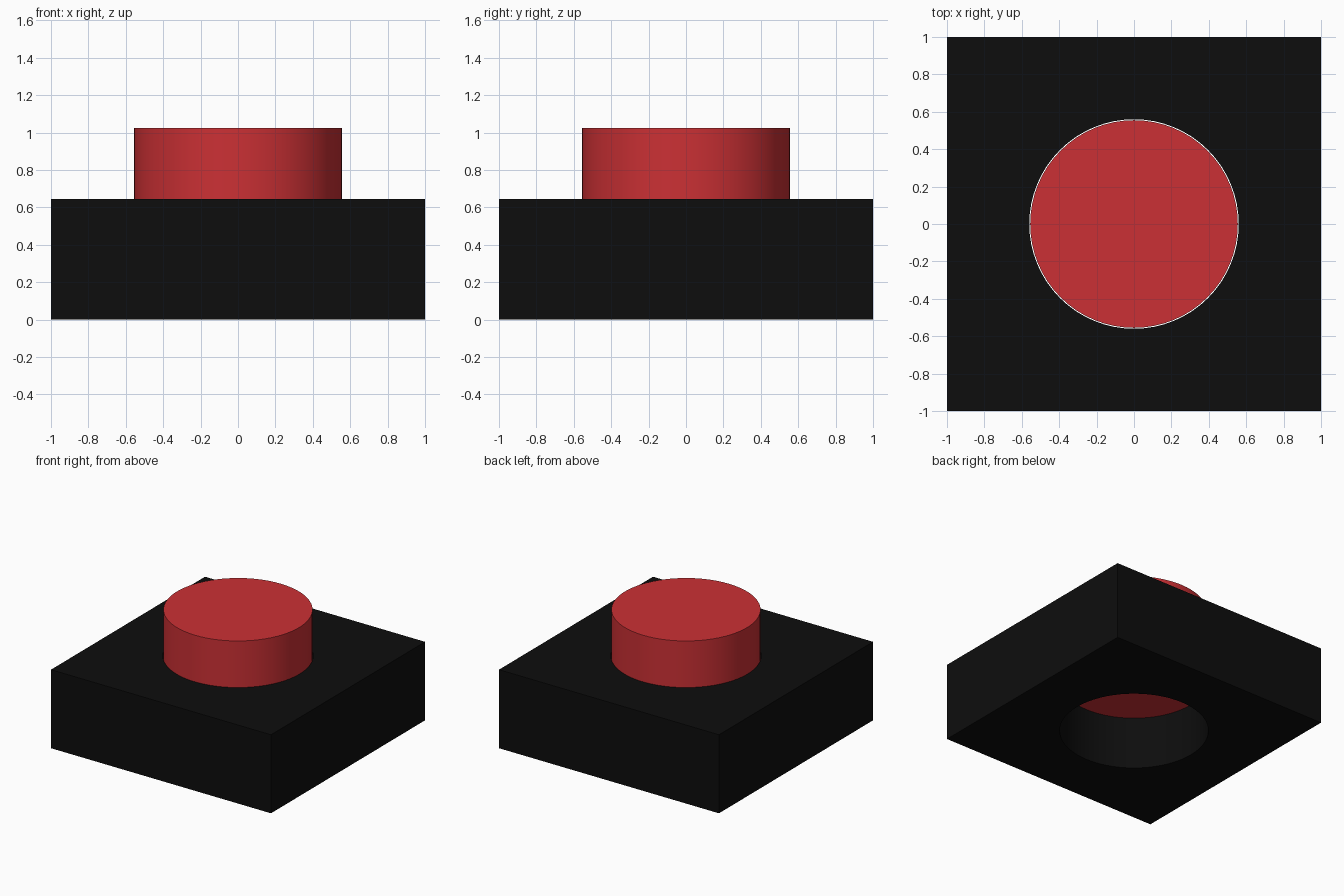
import bpy
import math

if "Cube" in bpy.data.objects:
    bpy.data.objects.remove(bpy.data.objects["Cube"])


def paint(obj, name, color):
    mat = bpy.data.materials.new(name)
    mat.diffuse_color = color
    mat.use_nodes = True
    mat.node_tree.nodes["Principled BSDF"].inputs["Base Color"].default_value = mat.diffuse_color
    obj.data.materials.append(mat)


def cylinder(name, radius, z0, z1):
    bpy.ops.mesh.primitive_cylinder_add(vertices=64, radius=radius, depth=z1 - z0,
                                        location=(0, 0, (z0 + z1) / 2))
    obj = bpy.context.object
    obj.name = name
    return obj


def smooth(obj):
    bpy.ops.object.select_all(action='DESELECT')
    obj.select_set(True)
    bpy.context.view_layer.objects.active = obj
    bpy.ops.object.shade_smooth_by_angle(angle=math.radians(30))


HEIGHT = 0.645

# Square housing
bpy.ops.mesh.primitive_cube_add(size=1, location=(0, 0, HEIGHT / 2))
housing = bpy.context.object
housing.name = "housing"
housing.scale = (2, 2, HEIGHT)
bpy.ops.object.transform_apply(location=False, rotation=False, scale=True)
paint(housing, "black_plastic", (0.004, 0.004, 0.004, 1))

# Round hole right through the housing
cutter = cylinder("hole_cutter", 0.56, -0.2, HEIGHT + 0.2)
paint(cutter, "black_hole", (0.004, 0.004, 0.004, 1))
hole = housing.modifiers.new("hole", 'BOOLEAN')
hole.operation = 'DIFFERENCE'
hole.solver = 'EXACT'
hole.object = cutter
bpy.context.view_layer.objects.active = housing
bpy.ops.object.modifier_apply(modifier=hole.name)
bpy.data.objects.remove(cutter, do_unlink=True)
smooth(housing)

# Push button, its underside recessed inside the hole
button = cylinder("button", 0.555, 0.43, 1.025)
paint(button, "red_plastic", (0.6, 0.03, 0.035, 1))
smooth(button)
